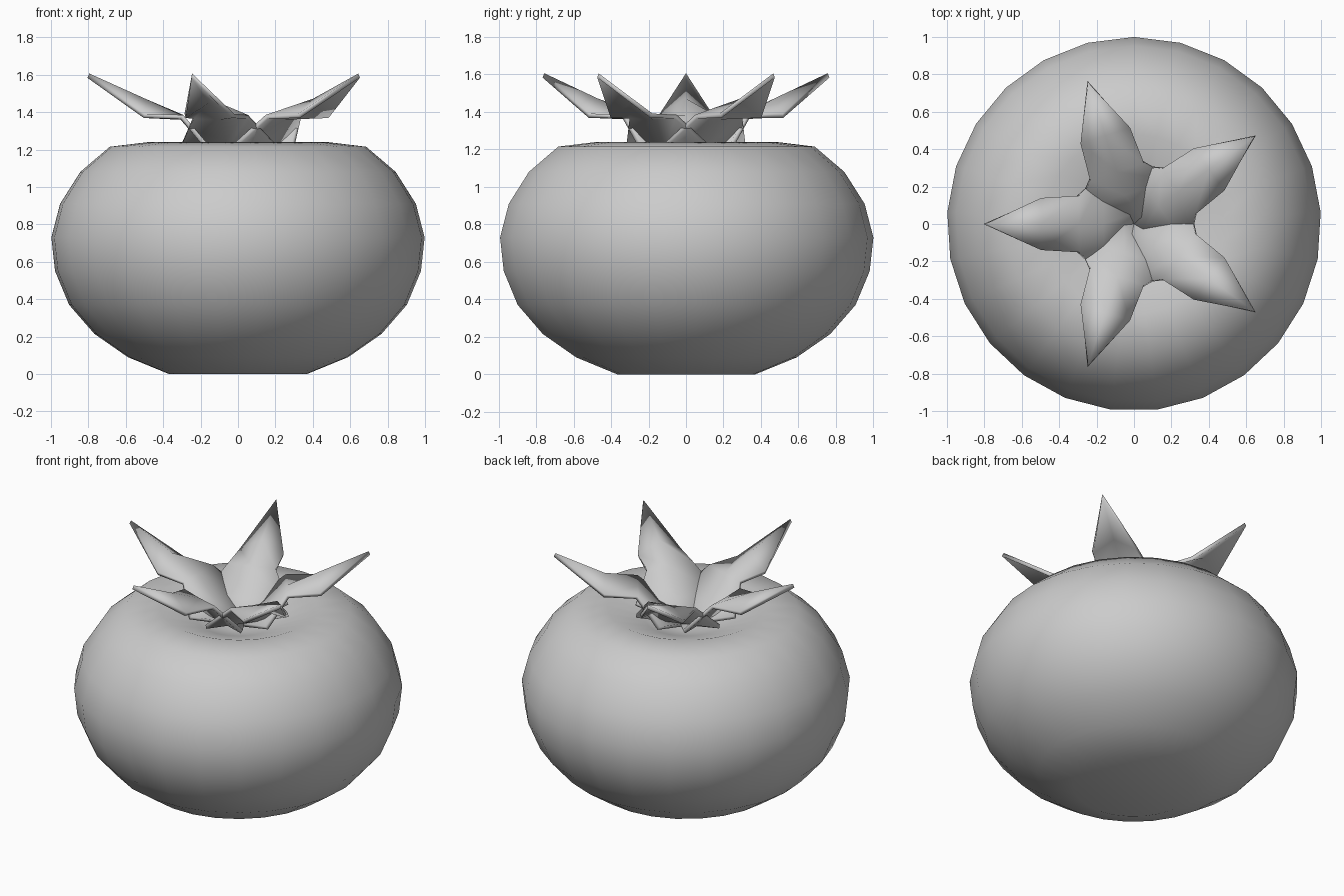
import bpy, bmesh, math

if "Cube" in bpy.data.objects:
    bpy.data.objects.remove(bpy.data.objects["Cube"])

def finish(name, bm, angle):
    bmesh.ops.recalc_face_normals(bm, faces=bm.faces)
    me = bpy.data.meshes.new(name)
    bm.to_mesh(me)
    bm.free()
    ob = bpy.data.objects.new(name, me)
    bpy.context.collection.objects.link(ob)
    bpy.ops.object.select_all(action='DESELECT')
    ob.select_set(True)
    bpy.context.view_layer.objects.active = ob
    bpy.ops.object.shade_smooth_by_angle(angle=math.radians(angle))
    return ob

# Fruit body: 25-sided lathe with a dimple on top
N = 25
profile = [(.37, 0), (.59, .09), (.77, .215), (.905, .37), (.98, .55), (1, .73),
           (.953, .91), (.845, 1.08), (.687, 1.215), (.48, 1.24), (.25, 1.16)]
bm = bmesh.new()
rings = []
for r, z in profile:
    rings.append([bm.verts.new((r * math.sin(i * math.tau / N), r * math.cos(i * math.tau / N), z))
                  for i in range(N)])
for a, b in zip(rings, rings[1:]):
    for i in range(N):
        j = (i + 1) % N
        bm.faces.new((a[i], a[j], b[j], b[i]))
for ring, z in ((rings[0], .01), (rings[-1], 1.08)):
    c = bm.verts.new((0, 0, z))
    for i in range(N):
        bm.faces.new((ring[i], ring[(i + 1) % N], c))
finish("fruit_body", bm, 60)

# Leaf: rows of (distance along, half width, edge height, middle height)
rows = [(.0, .06, 1.15, 1.13), (.17, .265, 1.22, 1.22), (.30, .15, 1.375, 1.37), (.50, .135, 1.38, 1.46)]
for k in range(5):
    bm = bmesh.new()
    a = math.radians(36 + 72 * k)
    def vert(u, v, z):
        return bm.verts.new((u * math.cos(a) - v * math.sin(a), u * math.sin(a) + v * math.cos(a), z))
    grid = [[vert(u, -w, e), vert(u, 0, m), vert(u, w, e)] for u, w, e, m in rows]
    for p, q in zip(grid, grid[1:]):
        for i in range(2):
            bm.faces.new((p[i], q[i], q[i + 1], p[i + 1]))
    tip = vert(.80, 0, 1.595)
    for i in range(2):
        bm.faces.new((grid[-1][i], tip, grid[-1][i + 1]))
    leaf = finish(f"calyx_leaf_{k + 1}", bm, 40)
    s = leaf.modifiers.new("thickness", 'SOLIDIFY')
    s.thickness = .025
    s.offset = 0
